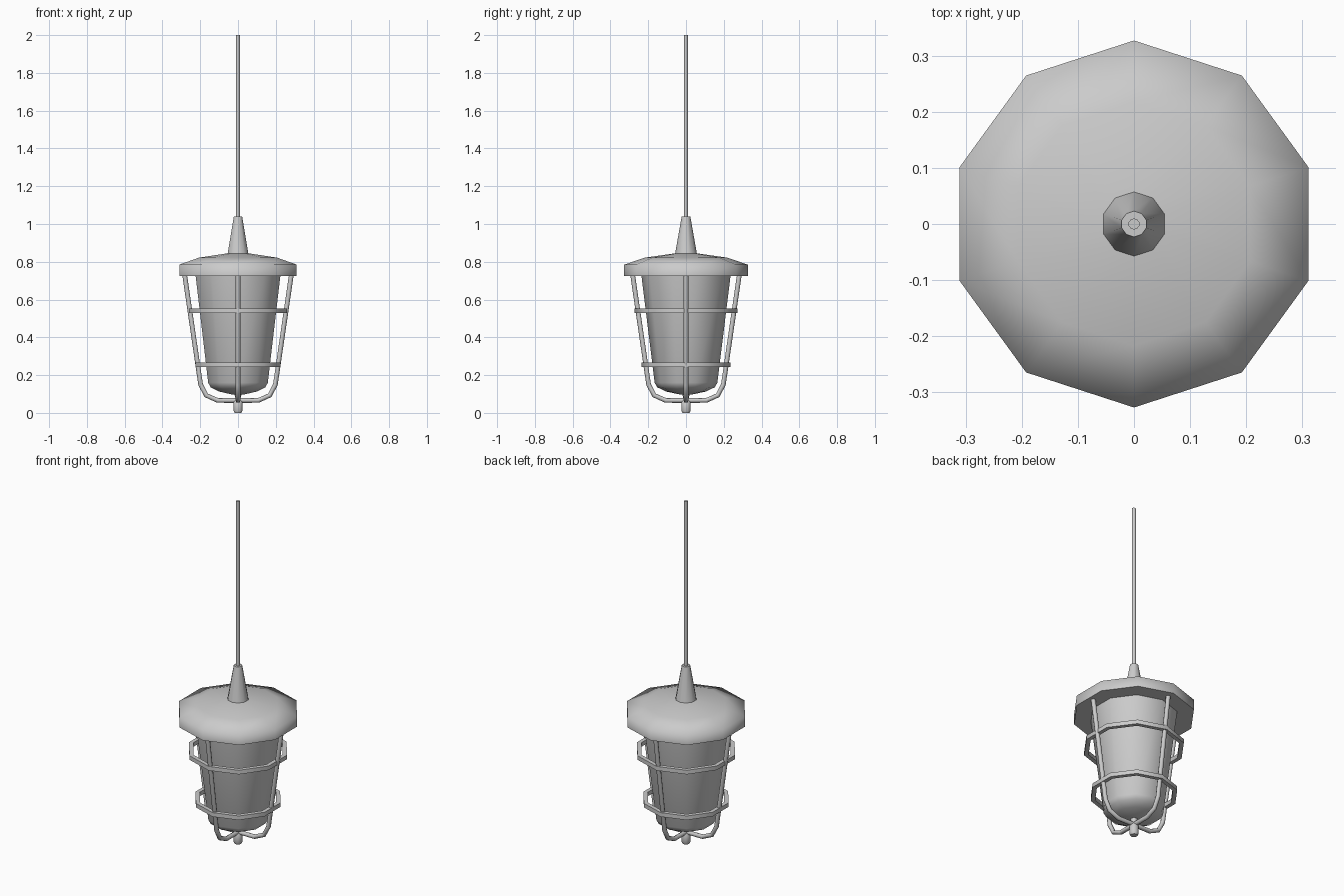
import bpy, bmesh, math

if "Cube" in bpy.data.objects:
    bpy.data.objects.remove(bpy.data.objects["Cube"])

SIDES = 10


def smooth(obj, angle):
    bpy.ops.object.select_all(action='DESELECT')
    obj.select_set(True)
    bpy.context.view_layer.objects.active = obj
    bpy.ops.object.shade_smooth_by_angle(angle=math.radians(angle))


def lathe(name, profile, angle=80, sides=SIDES, closed=False):
    """Revolve (radius, z) points; closed makes a ring, otherwise ends are capped."""
    bm = bmesh.new()
    rows = [[bm.verts.new((r * math.cos(a), r * math.sin(a), z))
             for a in (math.pi / 2 + 2 * math.pi * i / sides for i in range(sides))]
            for r, z in profile]
    pairs = list(zip(rows, rows[1:]))
    if closed:
        pairs.append((rows[-1], rows[0]))
    else:
        bm.faces.new(rows[0])
        bm.faces.new(rows[-1])
    for lo, hi in pairs:
        for i in range(sides):
            j = (i + 1) % sides
            bm.faces.new((lo[i], lo[j], hi[j], hi[i]))
    bmesh.ops.recalc_face_normals(bm, faces=bm.faces)
    mesh = bpy.data.meshes.new(name)
    bm.to_mesh(mesh)
    bm.free()
    obj = bpy.data.objects.new(name, mesh)
    bpy.context.collection.objects.link(obj)
    smooth(obj, angle)
    return obj


# Hanging cord and its tapered sleeve
lathe("cord", [(0.01, 1.03), (0.01, 2.0)])
lathe("cord_sleeve", [(0.059, 0.835), (0.023, 1.04)])

# Wide cap
lathe("cap", [(0.327, 0.725), (0.327, 0.785), (0.217, 0.822), (0.05, 0.846)])

# Tapered glass with rounded bottom
lathe("glass", [(0.035, 0.098), (0.105, 0.113), (0.153, 0.136),
                (0.166, 0.16), (0.237, 0.735)])

# Bottom finial
lathe("finial", [(0.019, 0.0), (0.025, 0.012), (0.025, 0.058),
                 (0.014, 0.075), (0.02, 0.1)], angle=50)

# Cage hoops with square section
for name, r, z in (("upper_hoop", 0.272, 0.54), ("lower_hoop", 0.236, 0.256)):
    h, w = 0.012, 0.024
    lathe(name, [(r - w, z - h), (r, z - h), (r, z + h), (r - w, z + h)],
          angle=40, closed=True)

# Four bent cage bars
path = [(0.01, 0.066), (0.108, 0.066), (0.168, 0.093), (0.198, 0.15), (0.283, 0.735)]
for k in range(4):
    a = k * math.pi / 2
    curve = bpy.data.curves.new("cage_bar", 'CURVE')
    curve.dimensions = '3D'
    curve.bevel_depth = 0.0125
    curve.bevel_resolution = 2
    curve.use_fill_caps = True
    spline = curve.splines.new('POLY')
    spline.points.add(len(path) - 1)
    for p, (r, z) in zip(spline.points, path):
        p.co = (r * math.cos(a), r * math.sin(a), z, 1)
    bar = bpy.data.objects.new(f"cage_bar_{k + 1}", curve)
    bpy.context.collection.objects.link(bar)
    bpy.ops.object.select_all(action='DESELECT')
    bar.select_set(True)
    bpy.context.view_layer.objects.active = bar
    bpy.ops.object.convert(target='MESH')
    smooth(bpy.context.view_layer.objects.active, 50)
